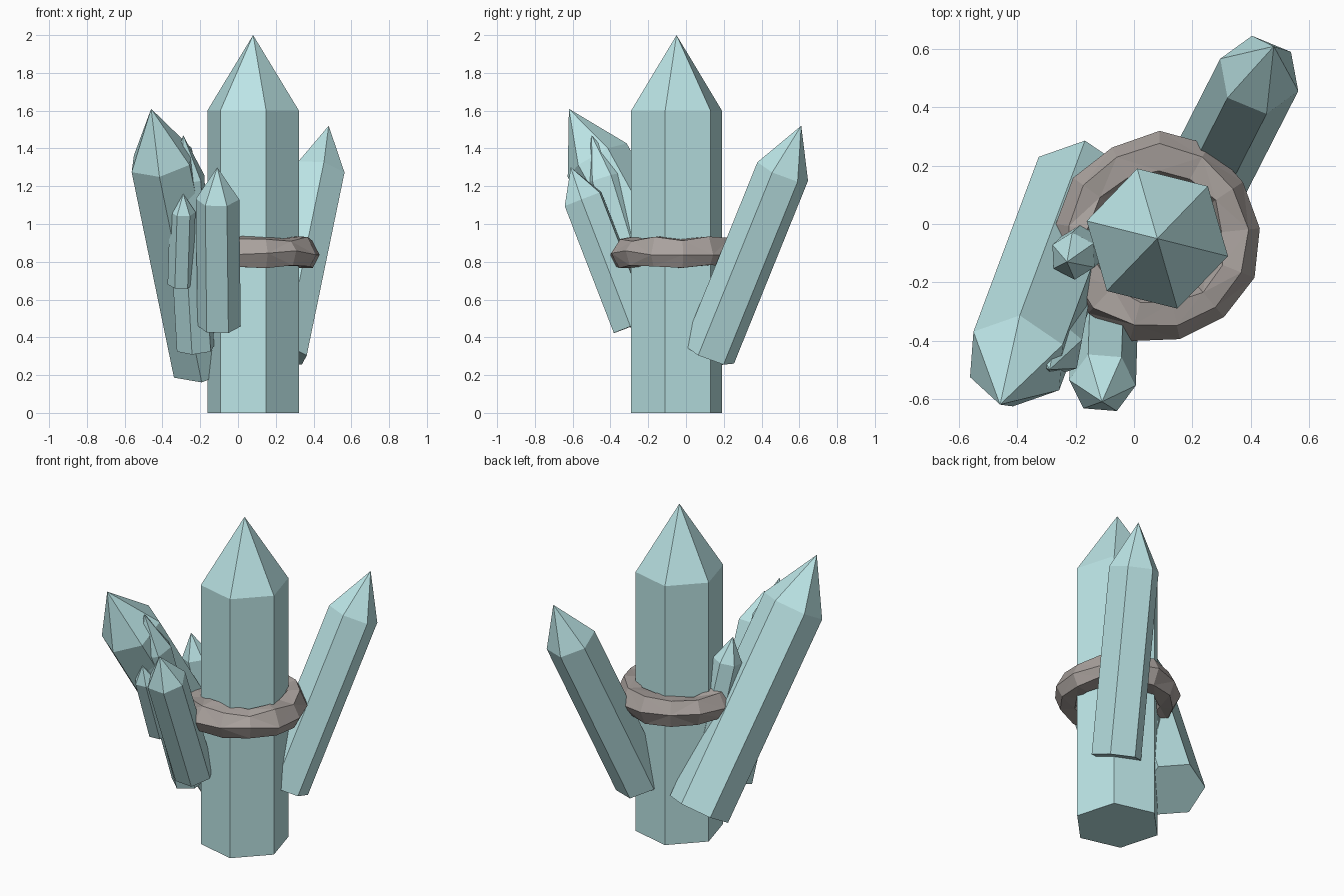
import bpy, bmesh, random
from math import sin, cos, pi, radians
from mathutils import Vector

if "Cube" in bpy.data.objects:
    bpy.data.objects.remove(bpy.data.objects["Cube"])

random.seed(4)


def material(name, color):
    m = bpy.data.materials.new(name)
    m.diffuse_color = color
    m.use_nodes = True
    m.node_tree.nodes["Principled BSDF"].inputs["Base Color"].default_value = m.diffuse_color
    return m


crystal_mat = material("pale_crystal", (0.50, 0.78, 0.79, 1))
rock_mat = material("rock", (0.40, 0.36, 0.34, 1))


def finish(name, bm, mat):
    bmesh.ops.recalc_face_normals(bm, faces=bm.faces)
    mesh = bpy.data.meshes.new(name)
    bm.to_mesh(mesh)
    bm.free()
    mesh.materials.append(mat)
    obj = bpy.data.objects.new(name, mesh)
    bpy.context.collection.objects.link(obj)
    return obj


# Six-sided crystal: prism for 80% of its length, then a point
def crystal(name, base, tip, radius, phase):
    base, tip = Vector(base), Vector(tip)
    axis = tip - base
    d = axis.normalized()
    h = Vector((d.x, d.y, 0))
    h = h.normalized() if h.length > 1e-4 else Vector((0, 1, 0))
    e1 = Vector((h.y, -h.x, 0))
    e2 = d.cross(e1)
    bm = bmesh.new()
    rings = []
    for t in (0, 0.8):
        rings.append([bm.verts.new(base + axis * t + radius * (cos(a) * e1 + sin(a) * e2))
                      for a in (radians(phase + 60 * k) for k in range(6))])
    low, high = rings
    point = bm.verts.new(tip)
    bm.faces.new(low)
    for k in range(6):
        n = (k + 1) % 6
        bm.faces.new((low[k], low[n], high[n], high[k]))
        bm.faces.new((high[k], high[n], point))
    return finish(name, bm, crystal_mat)


crystal("main_crystal", (0.08, -0.05, 0), (0.08, -0.05, 2), 0.25, 46)
crystal("left_crystal", (-0.18, 0.13, 0.25), (-0.46, -0.62, 1.61), 0.18, 44)
crystal("back_crystal", (0.23, 0.12, 0.31), (0.48, 0.61, 1.52), 0.145, 5)
crystal("front_crystal", (-0.10, -0.285, 0.46), (-0.11, -0.61, 1.30), 0.115, -3)
crystal("inner_crystal", (-0.225, -0.15, 0.34), (-0.29, -0.50, 1.47), 0.105, 30)
crystal("small_front_crystal", (-0.305, -0.33, 0.68), (-0.29, -0.52, 1.16), 0.068, 0)
crystal("small_side_crystal", (-0.12, -0.03, 0.52), (-0.23, -0.13, 1.23), 0.082, 20)

# Rough rock collar: coarse ring with jittered corners
SEG, SIDES = 13, 6
bm = bmesh.new()
grid = []
for i in range(SEG):
    a = 2 * pi * i / SEG + 0.1
    row = []
    for j in range(SIDES):
        b = 2 * pi * j / SIDES
        r = 0.275 + 0.085 * cos(b) + random.uniform(-0.012, 0.012)
        z = 0.848 + 0.085 * sin(b) + random.uniform(-0.014, 0.014)
        row.append(bm.verts.new((0.08 + r * cos(a), -0.05 + r * sin(a), z)))
    grid.append(row)
for i in range(SEG):
    p, q = grid[i], grid[(i + 1) % SEG]
    for j in range(SIDES):
        n = (j + 1) % SIDES
        bm.faces.new((p[j], q[j], q[n], p[n]))
bmesh.ops.triangulate(bm, faces=bm.faces)
finish("rock_collar", bm, rock_mat)
